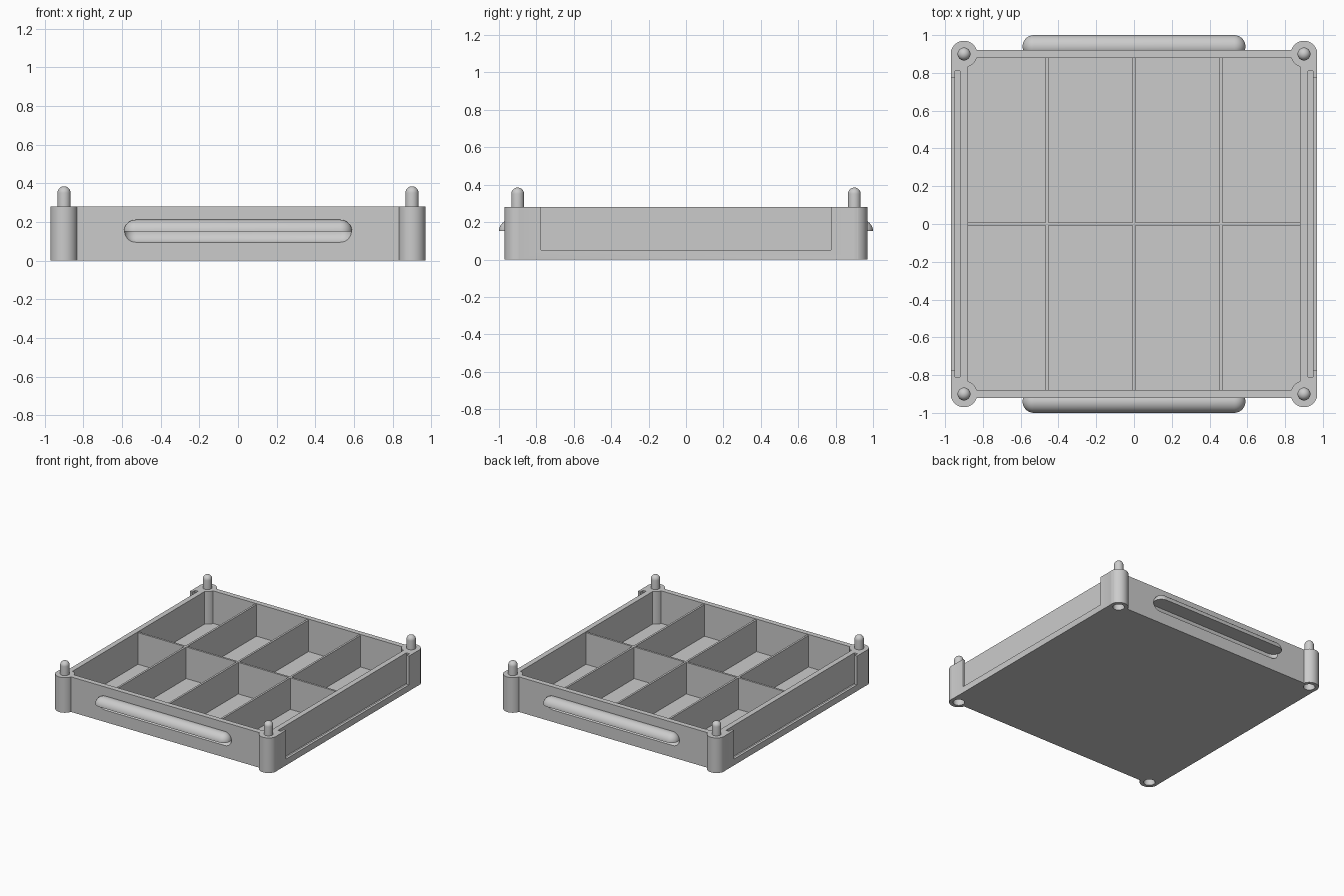
import bpy, bmesh
from math import sin, cos, pi, radians
from mathutils import Matrix, Vector

if "Cube" in bpy.data.objects:
    bpy.data.objects.remove(bpy.data.objects["Cube"])

GREY = (0.6, 0.6, 0.6, 1)
grey = bpy.data.materials.new("plain grey")
grey.use_nodes = True
grey.diffuse_color = GREY
grey.node_tree.nodes["Principled BSDF"].inputs["Base Color"].default_value = GREY

TOP = 0.28          # rim height
POST = 0.9          # post centre, both axes
SIDE_X, SIDE_Y = 0.968, 0.92
INNER = 0.878
GRIP_Y, GRIP_Z, GRIP_R = 0.94, 0.152, 0.06


def add_object(name, bm):
    bmesh.ops.recalc_face_normals(bm, faces=bm.faces)
    mesh = bpy.data.meshes.new(name)
    bm.to_mesh(mesh)
    bm.free()
    mesh.materials.append(grey)
    obj = bpy.data.objects.new(name, mesh)
    bpy.context.collection.objects.link(obj)
    return obj


def box(name, low, high):
    low, high = Vector(low), Vector(high)
    bm = bmesh.new()
    bmesh.ops.create_cube(bm, size=1)
    bmesh.ops.scale(bm, vec=high - low, verts=bm.verts)
    bmesh.ops.translate(bm, vec=(low + high) / 2, verts=bm.verts)
    return add_object(name, bm)


def lathe(profile, steps=40):
    """Revolve (radius, height) points about z."""
    bm = bmesh.new()
    verts = [bm.verts.new((r, 0, z)) for r, z in profile]
    edges = [bm.edges.new(pair) for pair in zip(verts, verts[1:])]
    bmesh.ops.spin(bm, geom=verts + edges, cent=(0, 0, 0), axis=(0, 0, 1),
                   angle=2 * pi, steps=steps, use_merge=True)
    bmesh.ops.remove_doubles(bm, verts=bm.verts, dist=0.0001)
    return bm


def dome(radius, z, rings=8):
    """Quarter-circle profile ending on the axis."""
    angles = [i * pi / 2 / rings for i in range(rings + 1)]
    return [(radius * cos(a), z + radius * sin(a)) for a in angles]


def peg(name, radius, bottom, top, x, y):
    bm = lathe([(0, bottom), (radius, bottom)] + dome(radius, top - radius))
    bmesh.ops.translate(bm, vec=(x, y, 0), verts=bm.verts)
    return add_object(name, bm)


def half_capsule(name, side, keep_upper):
    """Half of a round-ended bar lying along x on the front or back wall."""
    cap = dome(GRIP_R, 0.53)
    bm = lathe([(r, -z) for r, z in reversed(cap)] + cap)
    bmesh.ops.rotate(bm, matrix=Matrix.Rotation(pi / 2, 3, 'Y'), verts=bm.verts)
    cut = bmesh.ops.bisect_plane(bm, geom=bm.verts[:] + bm.edges[:] + bm.faces[:],
                                 plane_co=(0, 0, 0), plane_no=(0, 0, 1),
                                 clear_inner=keep_upper, clear_outer=not keep_upper)
    rim = [e for e in cut["geom_cut"] if isinstance(e, bmesh.types.BMEdge)]
    bmesh.ops.edgenet_fill(bm, edges=rim)
    bmesh.ops.translate(bm, vec=(0, side * GRIP_Y, GRIP_Z), verts=bm.verts)
    return add_object(name, bm)


def combine(obj, other, operation):
    """Apply a boolean and discard the second object."""
    mod = obj.modifiers.new("boolean", 'BOOLEAN')
    mod.object, mod.operation, mod.solver = other, operation, 'EXACT'
    graph = bpy.context.evaluated_depsgraph_get()
    mesh = bpy.data.meshes.new_from_object(obj.evaluated_get(graph))
    obj.modifiers.clear()
    obj.data = mesh
    bpy.data.objects.remove(other)


def smooth(obj):
    bpy.ops.object.select_all(action='DESELECT')
    obj.select_set(True)
    bpy.context.view_layer.objects.active = obj
    bpy.ops.object.shade_smooth_by_angle(angle=radians(35))


# Hollow tray
tray = box("tray_body", (-SIDE_X, -SIDE_Y, 0), (SIDE_X, SIDE_Y, TOP))
combine(tray, box("cavity", (-INNER, -INNER, 0.02), (INNER, INNER, 0.5)), 'DIFFERENCE')

# Corner posts with sockets underneath
corners = [(x, y) for x in (-POST, POST) for y in (-POST, POST)]
for x, y in corners:
    bm = lathe([(0, 0), (0.07, 0), (0.07, TOP), (0, TOP)])
    bmesh.ops.translate(bm, vec=(x, y, 0), verts=bm.verts)
    combine(tray, add_object("post", bm), 'UNION')
for x, y in corners:
    combine(tray, peg("socket", 0.042, -0.05, 0.115, x, y), 'DIFFERENCE')

# Label slots and their windows, open at the top
for s in (-1, 1):
    for name, a, b, half, floor in (("slot", 0.92, 0.947, 0.81, 0.035),
                                    ("window", 0.94, 1.05, 0.775, 0.05)):
        xs = sorted((s * a, s * b))
        combine(tray, box(name, (xs[0], -half, floor), (xs[1], half, 0.5)), 'DIFFERENCE')

# Finger scoops below the handles
for s in (-1, 1):
    combine(tray, half_capsule("scoop", s, False), 'DIFFERENCE')
smooth(tray)

# Handles
for name, s in (("front_handle", -1), ("back_handle", 1)):
    smooth(half_capsule(name, s, True))

# Stacking pins
for x, y in corners:
    name = ("front" if y < 0 else "back") + ("_left" if x > 0 else "_right") + "_pin"
    smooth(peg(name, 0.034, TOP - 0.02, 0.385, x, y))

# Dividers, just below the rim
T, HIGH = 0.008, 0.272
dividers = box("dividers", (-INNER - 0.01, -T, 0.01), (INNER + 0.01, T, HIGH))
for x in (-0.46, 0, 0.46):
    combine(dividers, box("cross_divider", (x - T, -INNER - 0.001, 0.01),
                          (x + T, INNER + 0.001, HIGH)), 'UNION')
